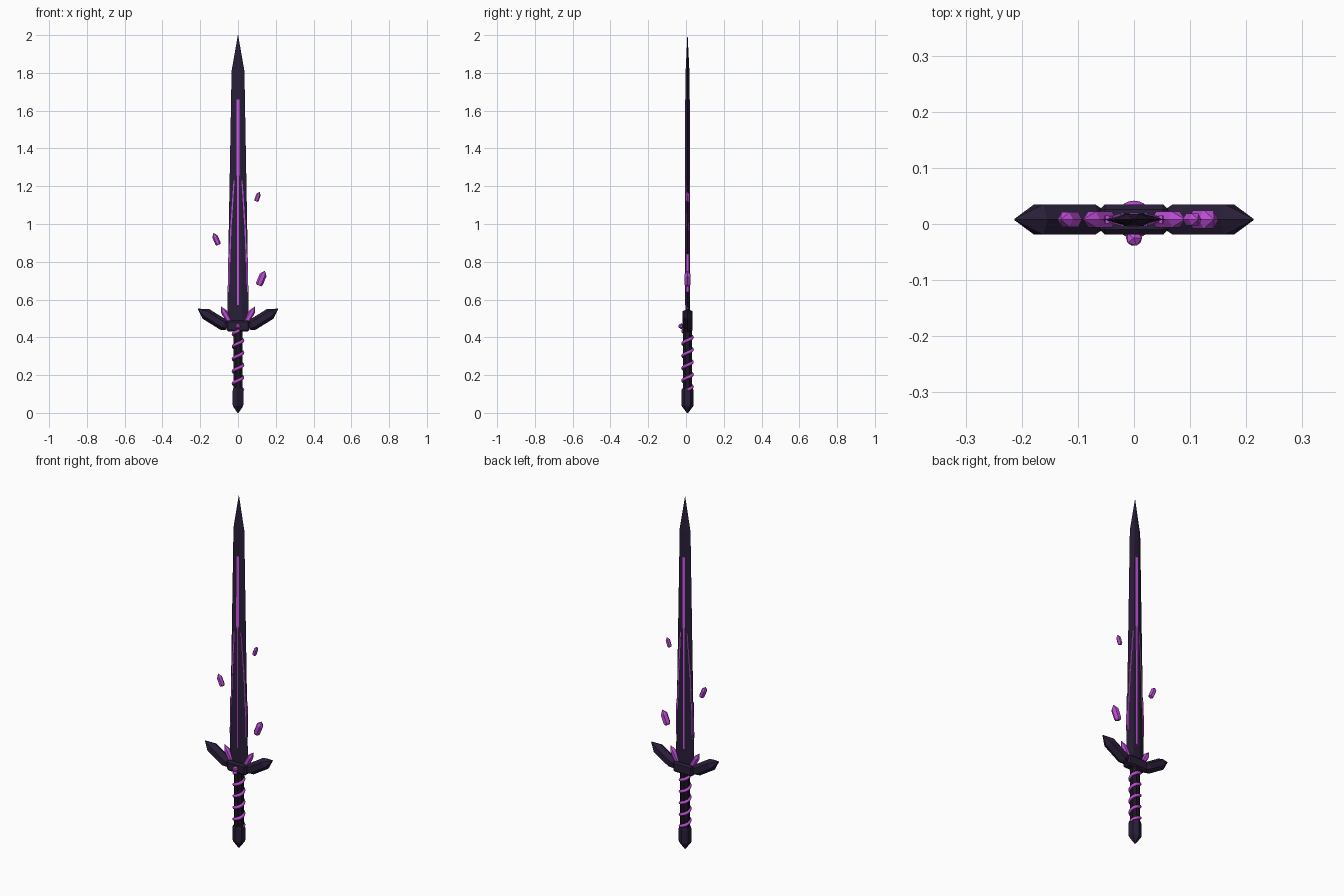
import bpy, bmesh, math
from mathutils import Vector, Matrix

if "Cube" in bpy.data.objects:
    bpy.data.objects.remove(bpy.data.objects["Cube"])

CY = 0.008  # depth of the sword axis


def material(name, rgb):
    m = bpy.data.materials.new(name)
    m.diffuse_color = (*rgb, 1)
    m.use_nodes = True
    m.node_tree.nodes["Principled BSDF"].inputs["Base Color"].default_value = m.diffuse_color
    return m


DARK = material("dark violet metal", (0.022, 0.013, 0.040))
GRIP = material("black leather", (0.012, 0.007, 0.017))
CRYSTAL = material("purple crystal", (0.53, 0.075, 0.70))
GLOW = material("bright purple", (0.62, 0.09, 0.80))


def finish(name, bm, mat):
    bmesh.ops.recalc_face_normals(bm, faces=bm.faces)
    me = bpy.data.meshes.new(name)
    bm.to_mesh(me)
    bm.free()
    me.materials.append(mat)
    ob = bpy.data.objects.new(name, me)
    bpy.context.collection.objects.link(ob)
    return ob


def loft(name, rings, mat, mtx=Matrix()):
    """Skin a list of equal-length point rings and cap both ends."""
    bm = bmesh.new()
    vs = [[bm.verts.new(mtx @ Vector(p)) for p in r] for r in rings]
    n = len(vs[0])
    for a, b in zip(vs, vs[1:]):
        for i in range(n):
            j = (i + 1) % n
            bm.faces.new((a[i], a[j], b[j], b[i]))
    bm.faces.new(vs[0])
    bm.faces.new(vs[-1])
    return finish(name, bm, mat)


def turned(name, profile, sides, mat, start=0.0, mtx=Matrix.Translation((0, CY, 0))):
    """Faceted turned shape from (radius, height) pairs."""
    rings = [[(r * math.cos(start + math.tau * i / sides),
               r * math.sin(start + math.tau * i / sides), z)
              for i in range(sides)] for r, z in profile]
    return loft(name, rings, mat, mtx)


def crystal(name, base, tip, r, mat, point=0.3, foot=0.7, foot_len=0.12):
    """Six-sided crystal between two points in the sword plane (x, z)."""
    a, b = Vector((base[0], CY, base[1])), Vector((tip[0], CY, tip[1]))
    d = b - a
    L = d.length
    mtx = Matrix.Translation(a) @ Matrix.Rotation(math.atan2(d.x, d.z), 4, 'Y')
    prof = [(r * foot, 0), (r, L * foot_len), (r, L * (1 - point)), (r * 0.06, L)]
    return turned(name, prof, 6, mat, 0.0, mtx)


def strip(name, path, mat):
    """Glowing inlay through the blade: (x, half width, depth, z) stations."""
    rings = [[(x - w, CY - d, z), (x + w, CY - d, z),
              (x + w, CY + d, z), (x - w, CY + d, z)] for x, w, d, z in path]
    return loft(name, rings, mat)


# Blade: flattened six-sided section tapering to a point
def section(w, t, z):
    f = w * 0.38
    return [(-w, CY, z), (-f, CY - t, z), (f, CY - t, z),
            (w, CY, z), (f, CY + t, z), (-f, CY + t, z)]


loft("blade", [section(0.058, 0.012, 0.46), section(0.057, 0.012, 0.52),
               section(0.034, 0.010, 1.81), section(0.0008, 0.0008, 2.0)], DARK)

# Glowing centre line, wider in its upper part
strip("blade_core", [(0, 0.0045, 0.0128, 0.57), (0, 0.0045, 0.0125, 1.25),
                     (0, 0.008, 0.0125, 1.26), (0, 0.008, 0.012, 1.66)], GLOW)

# Guard block with bevelled edges
bm = bmesh.new()
bmesh.ops.create_cube(bm, size=1, matrix=Matrix.Translation((0, CY, 0.46))
                      @ Matrix.Diagonal((0.122, 0.054, 0.06, 1)))
bmesh.ops.bevel(bm, geom=bm.edges[:], offset=0.009, segments=1, affect='EDGES')
finish("guard_block", bm, DARK)

# Mirrored parts: guard wings, guard crystals, blade veins
for side, s in (("left", -1), ("right", 1)):
    crystal(f"guard_wing_{side}", (s * 0.057, 0.454), (s * 0.212, 0.55), 0.031, DARK,
            point=0.27, foot=0.6, foot_len=0.13)
    crystal(f"guard_crystal_{side}", (s * 0.04, 0.475), (s * 0.09, 0.562), 0.016, CRYSTAL)
    for k, path in enumerate([
            [(0.050, 0.003, 0.0070, 0.64), (0.047, 0.0035, 0.0070, 0.84)],
            [(0.044, 0.003, 0.0052, 0.80), (0.036, 0.0035, 0.0070, 1.02)],
            [(0.036, 0.0035, 0.0068, 1.00), (0.021, 0.003, 0.0115, 1.23)]]):
        strip(f"blade_vein_{side}_{k}", [(s * x, w, d, z) for x, w, d, z in path], CRYSTAL)

# Gem on the front of the guard
bm = bmesh.new()
bmesh.ops.create_icosphere(bm, subdivisions=1, radius=0.016,
                           matrix=Matrix.Translation((0, -0.025, 0.459)))
finish("guard_gem", bm, GLOW)

# Grip and pommel
turned("grip", [(0.026, 0.11), (0.026, 0.44)], 8, GRIP, math.pi / 8)
turned("pommel", [(0.004, 0.0), (0.031, 0.036), (0.033, 0.045), (0.033, 0.115),
                  (0.029, 0.128)], 6, DARK, math.pi / 2)

# Spiral wrap around the grip: small tube swept along a helix
PITCH, R, TUBE, STEPS = 0.0655, 0.0245, 0.009, 24
rings = []
for i in range(int(STEPS * 4.8) + 1):
    a = math.tau * i / STEPS
    rings.append([((R + TUBE * math.cos(q)) * math.cos(a),
                   CY + (R + TUBE * math.cos(q)) * math.sin(a),
                   0.122 + PITCH * i / STEPS + TUBE * math.sin(q))
                  for q in (math.tau * k / 8 for k in range(8))])
wrap = loft("grip_wrap", rings, CRYSTAL)
for p in wrap.data.polygons:
    p.use_smooth = len(p.vertices) == 4

# Floating shards beside the blade
for k, (base, tip, r) in enumerate([((0.110, 0.675), (0.142, 0.752), 0.019),
                                    ((-0.103, 0.890), (-0.130, 0.952), 0.015),
                                    ((0.096, 1.120), (0.114, 1.170), 0.012)]):
    crystal(f"floating_shard_{k}", base, tip, r, CRYSTAL, point=0.28, foot=0.75)
